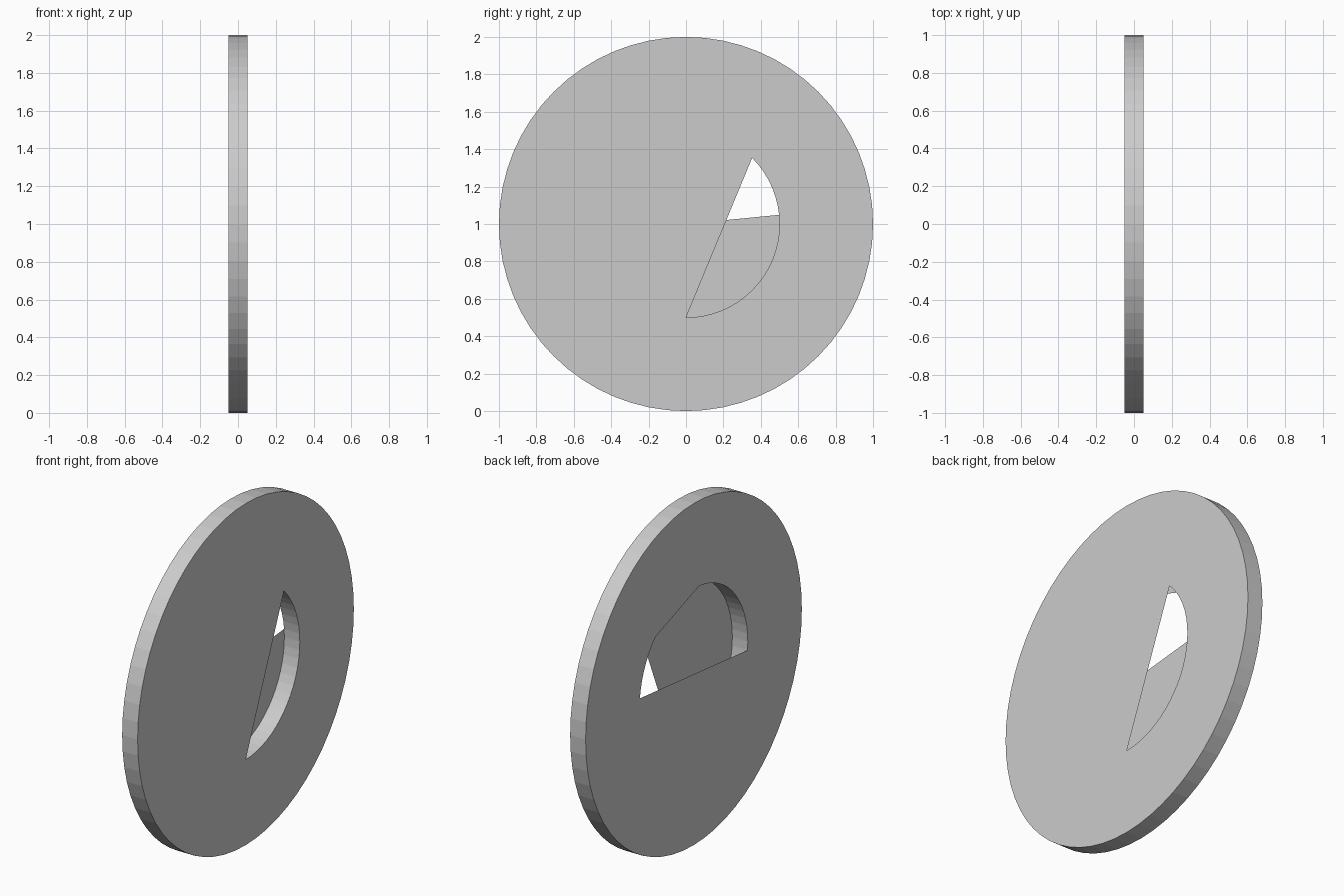
import bpy, bmesh
from math import cos, sin, tau

if "Cube" in bpy.data.objects:
    bpy.data.objects.remove(bpy.data.objects["Cube"])

SIDES = 64
HALF_THICK = 0.05
R_OUT, R_IN = 1.0, 0.5

bm = bmesh.new()


def ring(x, r):
    """Circle of vertices in the YZ plane, counter-clockwise seen from +x."""
    return [bm.verts.new((x, r * cos(tau * i / SIDES), 1 + r * sin(tau * i / SIDES)))
            for i in range(SIDES)]


def bridge(a, b):
    """Band of quads between two rings."""
    for i in range(SIDES):
        j = (i + 1) % SIDES
        bm.faces.new((a[i], a[j], b[j], b[i]))


def segment(loop, start, end, flip=False):
    """Flat circular segment closing part of the bore between two rim vertices."""
    verts = [loop[i % SIDES] for i in range(start, end + 1)]
    bm.faces.new(verts[::-1] if flip else verts)


left_out, left_in = ring(-HALF_THICK, R_OUT), ring(-HALF_THICK, R_IN)
right_out, right_in = ring(HALF_THICK, R_OUT), ring(HALF_THICK, R_IN)

# Outer rim, bore wall and the two annular sides
bridge(left_out, right_out)
bridge(right_in, left_in)
bridge(right_out, right_in)
bridge(left_in, left_out)

# Right side: bore covered except for one segment
segment(right_in, 8, 48)

# Left side: lower half and a small upper segment covered
segment(left_in, 33, 65, flip=True)
segment(left_in, 8, 17, flip=True)

mesh = bpy.data.meshes.new("disc")
bm.to_mesh(mesh)
bm.free()
disc = bpy.data.objects.new("disc", mesh)
bpy.context.collection.objects.link(disc)
